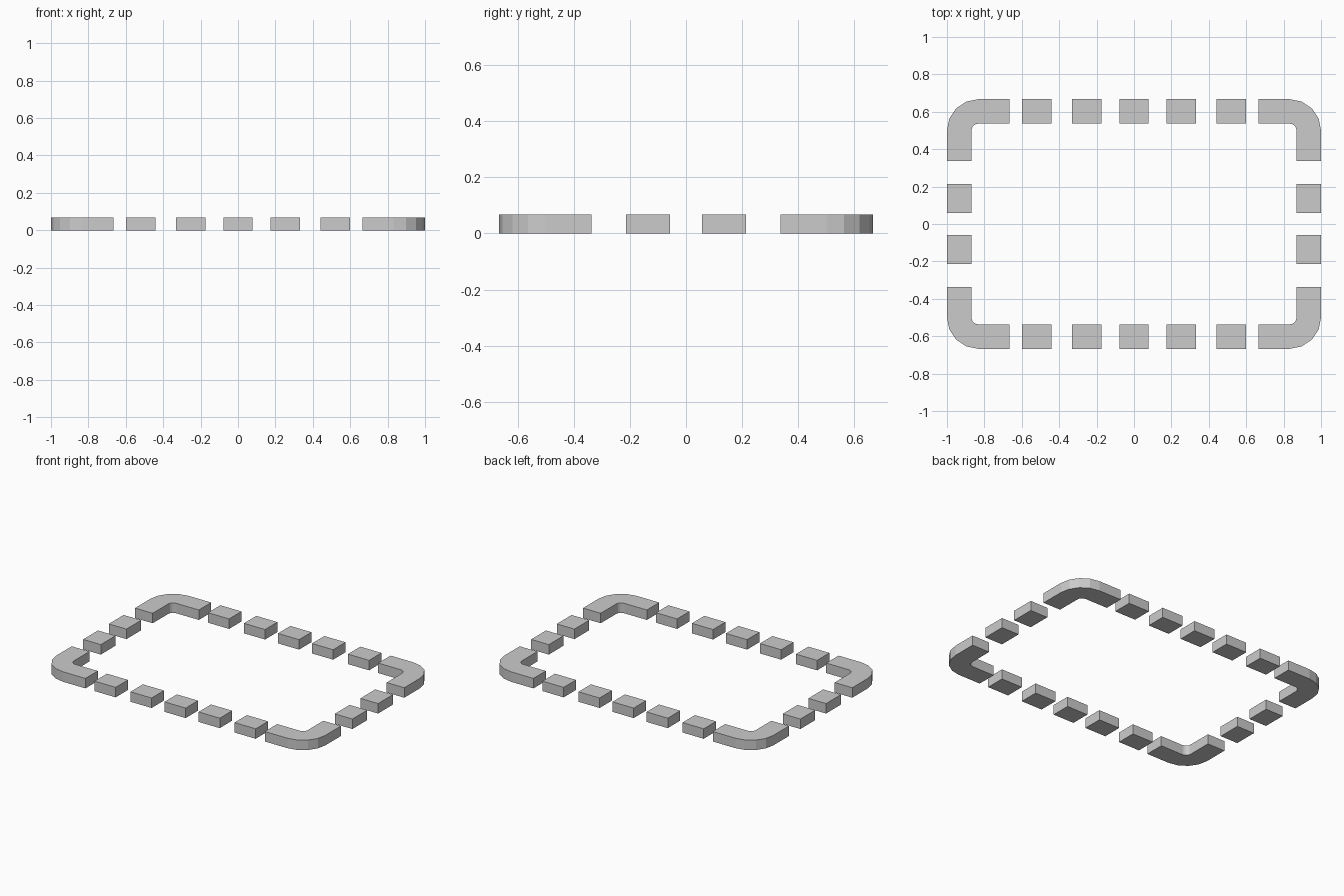
import bpy, bmesh
from math import sin, cos, pi

if "Cube" in bpy.data.objects:
    bpy.data.objects.remove(bpy.data.objects["Cube"])

H = 0.067            # kerb height
X, Y = 1.0, 0.667    # outer half sizes
W = 0.131            # kerb width
R = 0.167            # outer corner radius
SEG = 4              # sides per rounded corner


def prism(name, points):
    """Extrude a flat outline from the ground up to height H."""
    bm = bmesh.new()
    face = bm.faces.new([bm.verts.new((x, y, 0)) for x, y in points])
    top = bmesh.ops.extrude_face_region(bm, geom=[face])["geom"]
    verts = [v for v in top if isinstance(v, bmesh.types.BMVert)]
    bmesh.ops.translate(bm, vec=(0, 0, H), verts=verts)
    bmesh.ops.recalc_face_normals(bm, faces=bm.faces)
    mesh = bpy.data.meshes.new(name)
    bm.to_mesh(mesh)
    bm.free()
    ob = bpy.data.objects.new(name, mesh)
    bpy.context.collection.objects.link(ob)
    return ob


def block(name, cx, cy, sx, sy):
    prism(name, [(cx + i * sx / 2, cy + j * sy / 2)
                 for i, j in ((-1, -1), (1, -1), (1, 1), (-1, 1))])


def arc(r):
    return [(X - R + r * cos(a), Y - R + r * sin(a))
            for a in (pi / 2 * i / SEG for i in range(SEG + 1))]


# Rounded corner pieces
ex, ey = 0.666, 0.336
outline = ([(X, ey)] + arc(R) + [(ex, Y), (ex, Y - W)]
           + arc(R - W)[::-1] + [(X - W, ey)])
for sx, xn in ((-1, "left"), (1, "right")):
    for sy, yn in ((-1, "front"), (1, "back")):
        prism(f"corner_{yn}_{xn}", [(x * sx, y * sy) for x, y in outline])

# Dashes along the front and back
for sy, yn in ((-1, "front"), (1, "back")):
    for i in range(-2, 3):
        cx = (0, 0.253, 0.52)[abs(i)] * (1 if i > 0 else -1)
        block(f"{yn}_block_{i + 3}", cx, sy * (Y - W / 2), 0.157, W)

# Dashes along the left and right
for sx, xn in ((-1, "left"), (1, "right")):
    for i, cy in enumerate((-0.136, 0.136)):
        block(f"{xn}_block_{i + 1}", sx * (X - W / 2), cy, W, 0.157)
